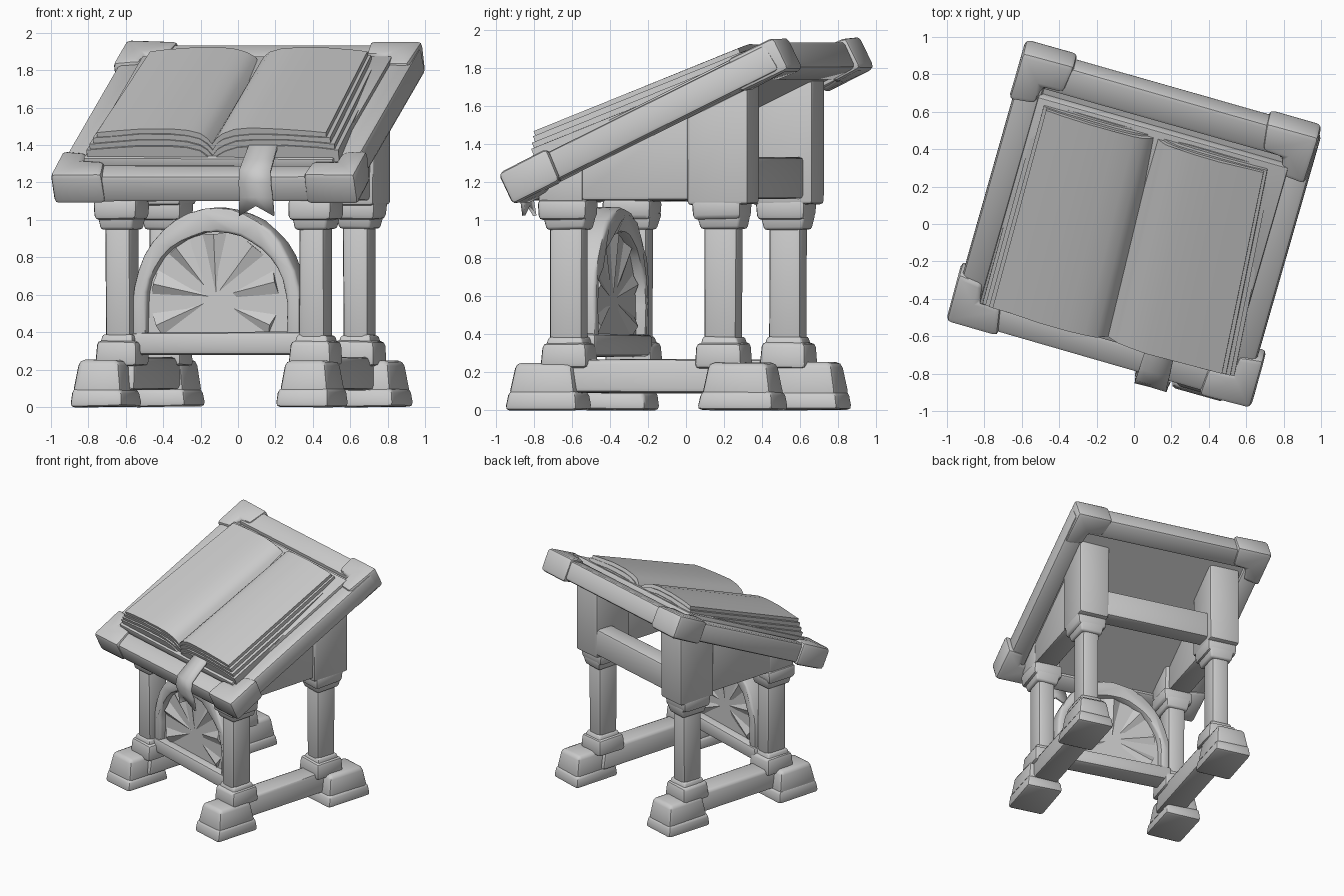
import bpy, bmesh, random
from math import radians, sin, cos, pi, tan
from mathutils import Matrix, Vector

random.seed(4)
if "Cube" in bpy.data.objects:
    bpy.data.objects.remove(bpy.data.objects["Cube"])

stone = bpy.data.materials.new("grey stone")
stone.use_nodes = True
grey = (0.6, 0.6, 0.6, 1)
stone.diffuse_color = grey
stone.node_tree.nodes["Principled BSDF"].inputs["Base Color"].default_value = grey

TILT = radians(25.5)
TURN = Matrix.Rotation(radians(-16), 4, 'Z')
DESK = TURN @ Matrix.Translation((0.01, 0, 1.62)) @ Matrix.Rotation(TILT, 4, 'X')
BOOK = DESK @ Matrix.Translation((0, -0.05, 0)) @ Matrix.Rotation(radians(-3.8), 4, 'X')


def finish(name, bm, frame=TURN, bevel=0.0, wobble=0.004):
    """Roughen, bevel and shade a mesh, then link it in the given frame."""
    for v in bm.verts:
        v.co += Vector([random.uniform(-wobble, wobble) for _ in range(3)])
    bmesh.ops.recalc_face_normals(bm, faces=bm.faces)
    if bevel:
        sharp = [e for e in bm.edges if len(e.link_faces) == 2 and e.calc_face_angle(0) > 0.6]
        bmesh.ops.bevel(bm, geom=sharp, offset=bevel, segments=2, profile=0.5,
                        affect='EDGES', clamp_overlap=True)
    mesh = bpy.data.meshes.new(name)
    bm.to_mesh(mesh)
    bm.free()
    mesh.materials.append(stone)
    mesh.polygons.foreach_set("use_smooth", [True] * len(mesh.polygons))
    mesh.set_sharp_from_angle(angle=radians(42))
    ob = bpy.data.objects.new(name, mesh)
    bpy.context.scene.collection.objects.link(ob)
    ob.matrix_world = frame
    return ob


def block(name, x, y, z, top=1.0, frame=TURN, bevel=0.02):
    """Box from three (low, high) ranges, with its top face scaled."""
    bm = bmesh.new()
    bmesh.ops.create_cube(bm, size=1)
    for v in bm.verts:
        k = top if v.co.z > 0 else 1.0
        v.co = [(r[0] + r[1]) / 2 + c * (r[1] - r[0]) * s
                for r, c, s in zip((x, y, z), v.co, (k, k, 1))]
    return finish(name, bm, frame, bevel)


def span(centre, size):
    return centre - size / 2, centre + size / 2


def prism(name, pts, depth, place, frame=TURN, bevel=0.02, wobble=0.004):
    """Extrude a 2D profile; place(p, q, d) gives the 3D point."""
    bm = bmesh.new()
    rings = [[bm.verts.new(place(p, q, d)) for p, q in pts] for d in depth]
    n = len(pts)
    for r in rings:
        bm.faces.new(r)
    for i in range(n):
        j = (i + 1) % n
        bm.faces.new((rings[0][i], rings[0][j], rings[1][j], rings[1][i]))
    return finish(name, bm, frame, bevel, wobble)


def front_plane(p, q, d): return (p, d, q)
def side_plane(p, q, d): return (d, p, q)
def flat_plane(p, q, d): return (p, q, d)


def page_plane(p, q, d):
    """Front plane with a slightly skewed spine and tapering right-hand page."""
    taper = 1 - 0.09 * d if p > 0 else 1
    return (p * taper - 0.04 * d * (1 - abs(p)), d, q)


def under(v):
    """Height just inside the underside of the sloping desk."""
    return 1.5 + tan(TILT) * v


def wall(name, v0, v1, z0, x):
    """Upright slab reaching up into the sloping desk."""
    prism(name, [(v0, z0), (v1, z0), (v1, under(v1)), (v0, under(v0))], x, side_plane)


# Legs, feet and side structure: (end, post v, foot v, foot u, foot length)
for side, s, ends in (
        ("left", 1, (("front", -0.475, -0.585, 0.0, 0.4), ("back", 0.37, 0.49, 0.05, 0.42))),
        ("right", -1, (("front", -0.435, -0.545, 0.0, 0.4), ("back", 0.41, 0.51, 0.05, 0.42)))):
    u = 0.025 + 0.545 * s
    for end, v, foot_v, foot_u, foot_l in ends:
        tag = f"{end}_{side}_"
        fu = foot_u + 0.58 * s
        block(tag + "foot", span(fu, 0.3), span(foot_v, foot_l), (0, 0.1), 0.92, bevel=0.025)
        block(tag + "foot_top", span(fu, 0.275), span(foot_v, foot_l - 0.03), (0.07, 0.25), 0.82, bevel=0.03)
        block(tag + "plinth", span(u, 0.24), span(v, 0.265), (0.22, 0.355), 0.92, bevel=0.025)
        block(tag + "post_base", span(u, 0.19), span(v, 0.215), (0.33, 0.385), 0.85, bevel=0.012)
        block(tag + "post", span(u, 0.145), span(v, 0.18), (0.34, 1.02), 1.0, bevel=0.03)
        block(tag + "capital_neck", span(u, 0.175), span(v, 0.21), (0.95, 1.04), 1.2, bevel=0.015)
        block(tag + "capital", span(u, 0.235), span(v - 0.01, 0.26), (1.0, 1.11), 1.05, bevel=0.025)
    front_v, back_v = ends[0][1], ends[1][1]
    block(side + "_foot_beam", span(u, 0.2), (-0.55, 0.45), (0.09, 0.265), 0.92, bevel=0.025)
    wall(side + "_front_bracket", front_v - 0.14, front_v + 0.11, 1.08, span(u, 0.22))
    wall(side + "_back_upright", back_v - 0.17, back_v + 0.165, 1.08, span(u, 0.25))
    wall(side + "_side_panel", -0.42, 0.3, 1.1, span(u + 0.015 * s, 0.18))

block("back_rail", (-0.48, 0.53), (0.37, 0.525), (1.11, 1.33))

# Arched panel between the front legs
ARCH = TURN @ Matrix.Translation((0.02, -0.415, 0)) @ Matrix.Rotation(radians(-2), 4, 'Z')
ARCH_Z = 0.55


def arc(a, b, n=18):
    return [(a * cos(pi * i / n), ARCH_Z + b * sin(pi * i / n)) for i in range(n + 1)]


outer = [(0.47, 0.32)] + arc(0.47, 0.515) + [(-0.47, 0.32)]
inner = [(-0.395, 0.32)] + arc(0.395, 0.385)[::-1] + [(0.395, 0.32)]
prism("arch_ring", outer + inner, span(0, 0.15), front_plane, ARCH, 0.018)
prism("arch_backing", [(0.41, 0.34)] + arc(0.41, 0.41) + [(-0.41, 0.34)], span(0, 0.04), front_plane, ARCH, 0)
block("arch_sill", (-0.49, 0.49), span(0, 0.17), (0.28, 0.4), frame=ARCH, bevel=0.025)

# Carved petals on both sides of the panel
bm = bmesh.new()
for i in range(7):
    a = radians(-24 + 38 * i)
    mat = (Matrix.Translation((-0.02, 0, 0.58)) @ Matrix.Rotation(pi / 2 - a, 4, 'Y')
           @ Matrix.Diagonal((1, 0.5, 1, 1)) @ Matrix.Translation((0, 0, 0.175)))
    bmesh.ops.create_cone(bm, cap_ends=True, segments=4, radius1=0.03, radius2=0.105, depth=0.35, matrix=mat)
finish("arch_petals", bm, ARCH, wobble=0.008)

# Sloping desk: panel, rails and corner caps
U, T0, T1 = 0.835, -0.872, 0.795
block("desk_panel", (-0.74, 0.74), (-0.77, 0.7), (-0.15, -0.05), frame=DESK, bevel=0)
for side, s in (("left", 1), ("right", -1)):
    block(side + "_desk_rail", span(0.745 * s, 0.15), (T0 + 0.05, T1 - 0.05), (-0.17, -0.015), 0.98, DESK, 0.025)
block("front_desk_rail", (-0.78, 0.78), (T0 + 0.015, T0 + 0.17), (-0.175, -0.02), 0.98, DESK, 0.025)
block("back_desk_rail", (-0.78, 0.78), (T1 - 0.19, T1 - 0.02), (-0.17, -0.015), 0.98, DESK, 0.025)
L = [(0, 0), (0.29, 0), (0.27, 0.17), (0.15, 0.18), (0.14, 0.28), (0, 0.3)]
for side, s in (("left", 1), ("right", -1)):
    for end, t, k in (("front", T0, 1), ("back", T1, -1)):
        edge = U + (0.025 * k if s > 0 else 0)
        prism(f"{end}_{side}_corner_cap", [(s * (edge - p), t + k * q) for p, q in L],
              (-0.185, 0.003), flat_plane, DESK, 0.028, 0.006)

# Open book: cover and fanned page blocks
block("book_cover", (-0.69, 0.7), (-0.7, 0.57), (-0.07, 0.01), frame=DESK, bevel=0.008)
curve = [(0, 0.03), (0.04, 0.065), (0.1, 0.092), (0.2, 0.113), (0.35, 0.122), (0.6, 0.12), (0.85, 0.108), (1, 0.098)]
for i in range(4):
    w, drop = 0.62 + 0.02 * i, 0.03 * i
    top = [(-s * w, h - drop) for s, h in curve[::-1]] + [(s * w, h - drop) for s, h in curve[1:]]
    grow = 0.01 * i
    prism(f"page_block_{i + 1}", [(-w, -0.075)] + top + [(w, -0.075)], (-0.6 - grow, 0.575 + grow),
          page_plane, BOOK, 0, 0.003)

# Ribbon bookmark with a forked end
bm = bmesh.new()
path = [(-0.57, 1.42), (-0.64, 1.385), (-0.73, 1.315), (-0.79, 1.265), (-0.805, 1.2), (-0.78, 1.12), (-0.765, 1.02)]
rows = []
for i, (v, z) in enumerate(path):
    last = i == len(path) - 1
    rows.append([bm.verts.new((0.325 + c * (0.075 + 0.004 * i), v, z + (0.055 if last and c == 0 else 0)))
                 for c in (-1, 0, 1)])
for a, b in zip(rows, rows[1:]):
    for j in (0, 1):
        bm.faces.new((a[j], a[j + 1], b[j + 1], b[j]))
ribbon = finish("ribbon", bm)
thick = ribbon.modifiers.new("thickness", 'SOLIDIFY')
thick.thickness, thick.offset = 0.018, 0
